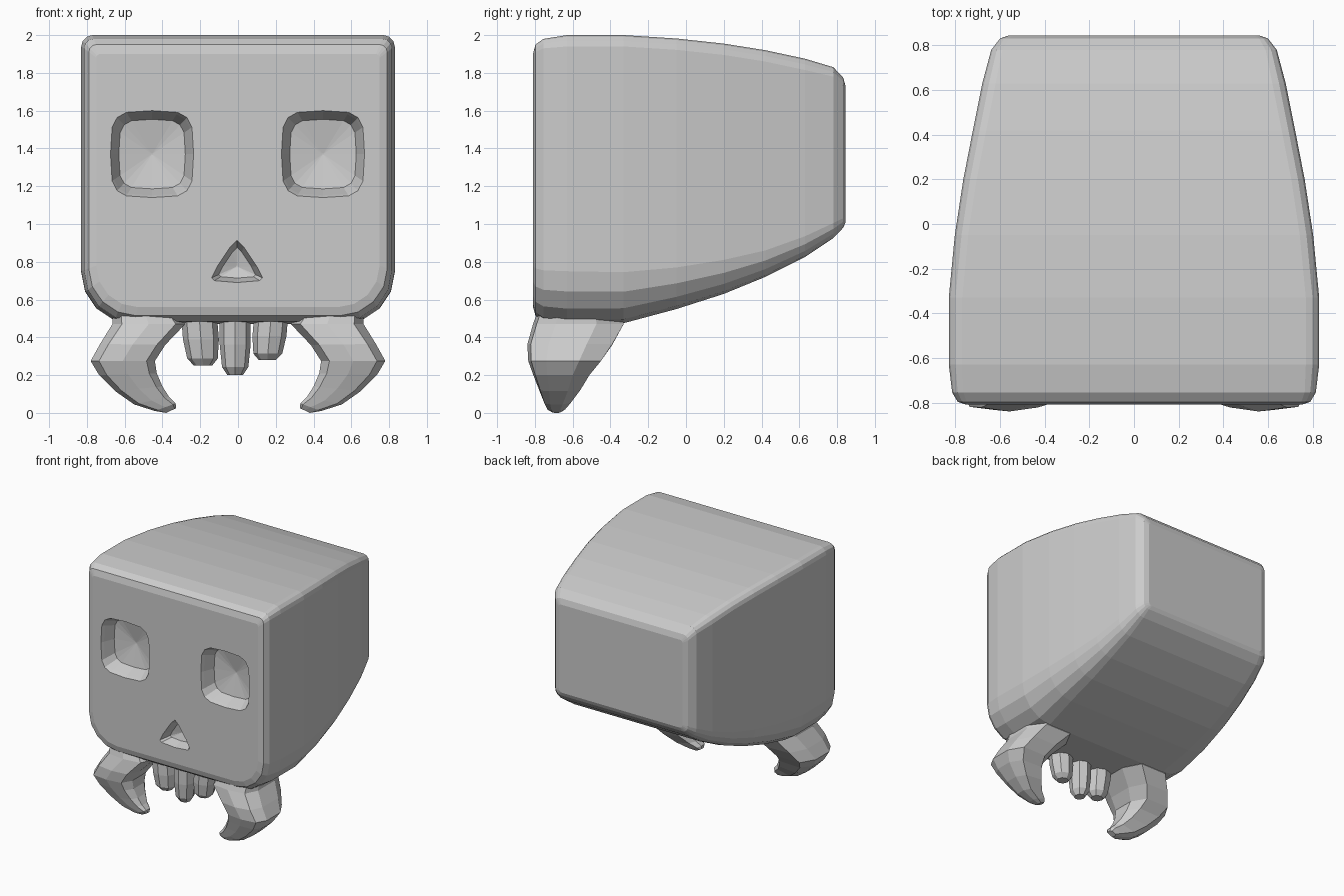
import bpy, bmesh, math
from mathutils import Vector

if "Cube" in bpy.data.objects:
    bpy.data.objects.remove(bpy.data.objects["Cube"])

bone = bpy.data.materials.new("bone_grey")
bone.diffuse_color = (0.6, 0.6, 0.6, 1)
bone.use_nodes = True
bone.node_tree.nodes["Principled BSDF"].inputs["Base Color"].default_value = bone.diffuse_color


def loft(name, rings):
    """Closed solid through rings that all have the same number of points."""
    bm = bmesh.new()
    loops = [[bm.verts.new(p) for p in ring] for ring in rings]
    n = len(loops[0])
    for a, b in zip(loops, loops[1:]):
        for i in range(n):
            j = (i + 1) % n
            bm.faces.new((a[i], a[j], b[j], b[i]))
    bm.faces.new(loops[0])
    bm.faces.new(loops[-1])
    bmesh.ops.recalc_face_normals(bm, faces=bm.faces[:])
    mesh = bpy.data.meshes.new(name)
    bm.to_mesh(mesh)
    bm.free()
    mesh.materials.append(bone)
    obj = bpy.data.objects.new(name, mesh)
    bpy.context.collection.objects.link(obj)
    return obj


def skull_ring(y, hw, top, bottom, r_top, r_low):
    """Rounded box outline in the xz plane with separate top and lower corner radii."""
    half = []
    for k in range(5):
        a = math.pi / 2 * k / 4
        half.append((hw - r_low + r_low * math.sin(a), bottom + r_low - r_low * math.cos(a)))
    for k in range(4):
        a = math.pi / 2 * k / 3
        half.append((hw - r_top + r_top * math.cos(a), top - r_top + r_top * math.sin(a)))
    return [(x, y, z) for x, z in half] + [(-x, y, z) for x, z in reversed(half)]


# Skull: y, half width, top, bottom, top radius, lower radius
skull = loft("skull", [skull_ring(*s) for s in (
    (-0.81, 0.75, 1.90, 0.56, 0.02, 0.22),
    (-0.797, 0.79, 1.95, 0.515, 0.04, 0.25),
    (-0.755, 0.815, 1.98, 0.485, 0.05, 0.27),
    (-0.63, 0.83, 2.00, 0.47, 0.06, 0.28),
    (-0.33, 0.83, 2.00, 0.475, 0.06, 0.27),
    (-0.05, 0.803, 1.982, 0.55, 0.06, 0.22),
    (0.20, 0.765, 1.955, 0.63, 0.06, 0.18),
    (0.42, 0.722, 1.92, 0.72, 0.06, 0.14),
    (0.63, 0.68, 1.875, 0.825, 0.06, 0.11),
    (0.78, 0.64, 1.83, 0.925, 0.05, 0.08),
    (0.832, 0.60, 1.775, 0.98, 0.04, 0.05),
    (0.845, 0.56, 1.73, 1.01, 0.02, 0.03))])


def socket(name, cx, cz, outline, steps):
    """Tapering cutter: the outline is scaled at each depth."""
    return loft(name, [[(cx + x * s, y, cz + z * s) for x, z in outline] for y, s in steps])


def squared(v):
    return math.copysign(abs(v) ** 0.5, v)


# Eye and nose sockets cut into the face
eye = [(0.22 * squared(math.cos(a)), 0.23 * squared(math.sin(a)))
       for a in (math.tau * i / 16 for i in range(16))]
nose = [(0, 0.14), (-0.035, 0.105), (-0.105, 0.0), (-0.135, -0.06), (-0.12, -0.075),
        (0, -0.085), (0.12, -0.075), (0.135, -0.06), (0.105, 0.0), (0.035, 0.105)]
eye_steps = ((-0.9, 1.1), (-0.81, 1.0), (-0.785, 0.95), (-0.70, 0.80), (-0.665, 0.02))
nose_steps = ((-0.9, 1.15), (-0.81, 1.0), (-0.73, 0.72), (-0.71, 0.05))
cutters = [socket("eye_cutter", 0.45, 1.37, eye, eye_steps),
           socket("eye_cutter", -0.455, 1.37, eye, eye_steps),
           socket("nose_cutter", -0.005, 0.775, nose, nose_steps)]
for c in cutters:
    c.hide_render = True
    mod = skull.modifiers.new("socket", 'BOOLEAN')
    mod.operation = 'DIFFERENCE'
    mod.solver = 'EXACT'
    mod.object = c
bpy.context.view_layer.update()
cut = bpy.data.meshes.new_from_object(skull.evaluated_get(bpy.context.evaluated_depsgraph_get()))
skull.modifiers.clear()
skull.data = cut
for c in cutters:
    bpy.data.objects.remove(c)


def tusk_ring(side, inner, outer, y0, y1):
    """Chamfered rectangle spanning inner to outer edge and front to back."""
    a, b = Vector((inner[0], y0, inner[1])), Vector((outer[0], y0, outer[1]))
    ring = []
    for u, v in ((0, 0.25), (0.13, 0.04), (0.5, 0), (0.87, 0.04), (1, 0.25),
                 (1, 0.7), (0.8, 1), (0.2, 1), (0, 0.7)):
        p = a.lerp(b, u)
        ring.append((side * p.x, y0 + (y1 - y0) * v, p.z))
    return ring


# Curved tusks: inner edge, outer edge, front y, back y
tusk_path = (
    ((0.36, 0.58), (0.66, 0.58), -0.77, -0.36),
    ((0.28, 0.47), (0.665, 0.47), -0.81, -0.33),
    ((0.385, 0.36), (0.73, 0.365), -0.84, -0.39),
    ((0.44, 0.275), (0.78, 0.275), -0.835, -0.45),
    ((0.43, 0.21), (0.735, 0.20), -0.81, -0.51),
    ((0.40, 0.14), (0.65, 0.115), -0.78, -0.56),
    ((0.365, 0.085), (0.55, 0.045), -0.755, -0.61),
    ((0.33, 0.05), (0.44, 0.01), -0.735, -0.64),
    ((0.328, 0.025), (0.38, 0.0), -0.71, -0.66))
for label, side in (("right", 1), ("left", -1)):
    loft(label + "_tusk", [tusk_ring(side, *t) for t in tusk_path])


# Hanging teeth: name, top x, bottom x, top half width, bottom z
def tooth(name, x_top, x_low, hw, low):
    rings = []
    for t, s in ((0, 1.0), (0.55, 1.0), (0.88, 0.85), (1, 0.5)):
        x, z = x_top + (x_low - x_top) * t, 0.56 + (low - 0.56) * t
        rings.append([(x + hw * s * math.cos(a), -0.66 + 0.09 * s * math.sin(a), z)
                      for a in (math.tau * i / 8 for i in range(8))])
    loft(name, rings)


tooth("left_tooth", -0.21, -0.185, 0.095, 0.25)
tooth("middle_tooth", -0.015, -0.015, 0.082, 0.20)
tooth("right_tooth", 0.18, 0.155, 0.09, 0.28)
